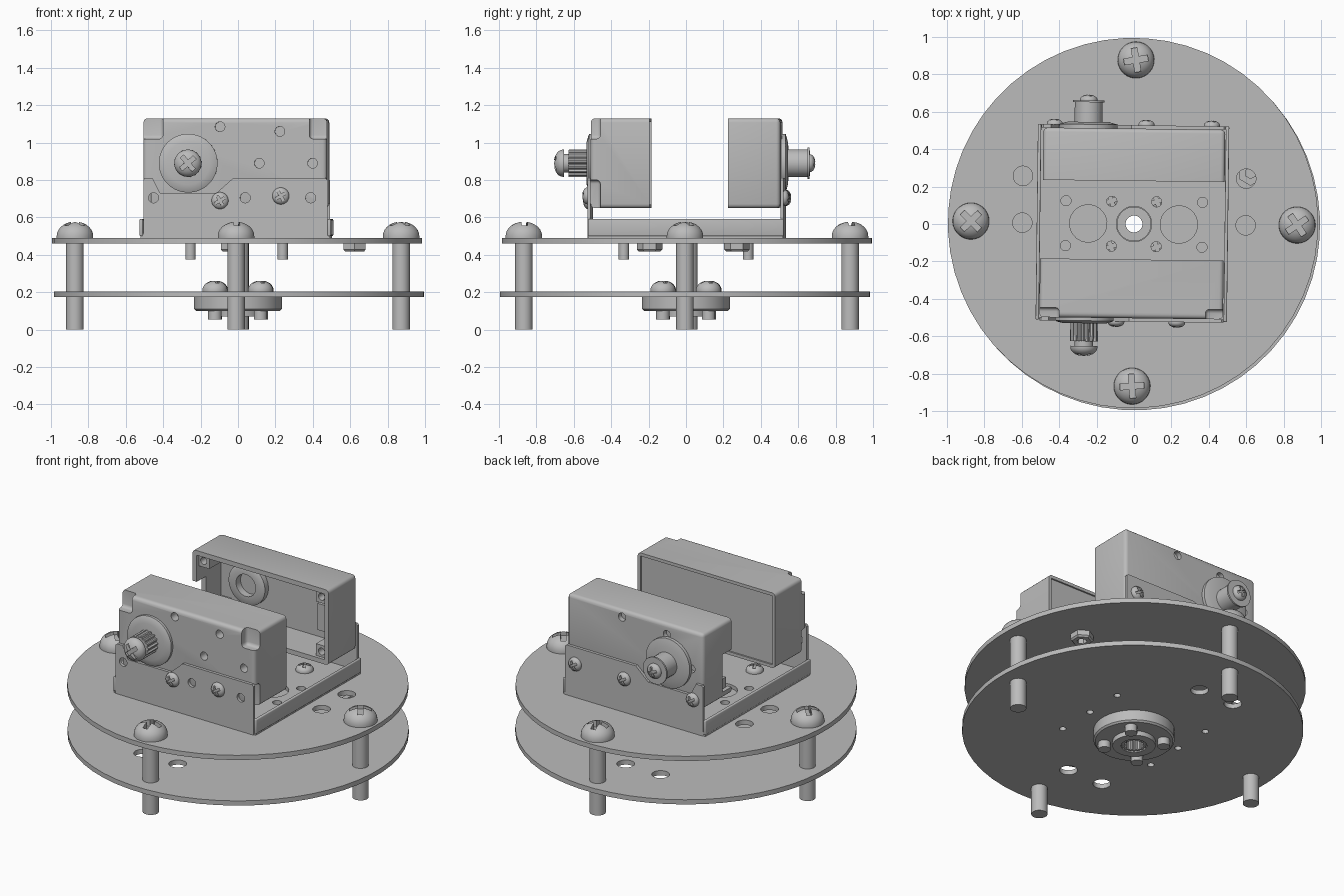
import bpy, bmesh, math
from mathutils import Matrix, Vector

old = bpy.data.objects.get("Cube")
if old:
    bpy.data.objects.remove(old)

grey = bpy.data.materials.new("plain grey")
grey.use_nodes = True
grey.diffuse_color = (0.5, 0.5, 0.5, 1)
grey.node_tree.nodes["Principled BSDF"].inputs["Base Color"].default_value = (0.5, 0.5, 0.5, 1)

UP, DOWN = Vector((0, 0, 1)), Vector((0, 0, -1))
FRONT, BACK = Vector((0, -1, 0)), Vector((0, 1, 0))
parts = []


def finish(name, bm, keep=True):
    bmesh.ops.recalc_face_normals(bm, faces=bm.faces)
    me = bpy.data.meshes.new(name)
    bm.to_mesh(me)
    bm.free()
    ob = bpy.data.objects.new(name, me)
    bpy.context.collection.objects.link(ob)
    if keep:
        parts.append(ob)
    return ob


def frame(loc, axis, turn=0):
    return (Matrix.Translation(loc) @ axis.to_track_quat('Z', 'Y').to_matrix().to_4x4()
            @ Matrix.Rotation(math.radians(turn), 4, 'Z'))


def lathe(name, profile, loc=(0, 0, 0), axis=UP, n=32, hollow=False, teeth=1.0, keep=True):
    """Turn (radius, height) points round an axis; teeth scales every second pair of columns."""
    bm = bmesh.new()
    m = frame(loc, axis)
    rows = []
    for r, h in profile:
        row = []
        for i in range(n):
            a = math.tau * (i + 0.5) / n
            k = r * (teeth if i % 4 > 1 else 1)
            row.append(bm.verts.new(m @ Vector((k * math.cos(a), k * math.sin(a), h))))
        rows.append(row)
    pairs = list(zip(rows, rows[1:])) + ([(rows[-1], rows[0])] if hollow else [])
    for a, b in pairs:
        for i in range(n):
            j = (i + 1) % n
            bm.faces.new((a[i], a[j], b[j], b[i]))
    bmesh.ops.remove_doubles(bm, verts=bm.verts, dist=1e-5)
    return finish(name, bm, keep)


def rod(name, r, a, b, loc=(0, 0, 0), axis=UP, n=24, keep=True, teeth=1.0):
    return lathe(name, [(0, a), (r, a), (r, b), (0, b)], loc, axis, n, keep=keep, teeth=teeth)


def box(name, lo, hi, m=Matrix(), keep=True, bevel=0, open_y=None):
    """Box between two corners; open_y leaves the edges of that side sharp."""
    bm = bmesh.new()
    lo, hi = Vector(lo), Vector(hi)
    bmesh.ops.create_cube(bm, size=1, matrix=m @ Matrix.Translation((lo + hi) / 2)
                          @ Matrix.Diagonal((*(hi - lo), 1)))
    if bevel:
        edges = [e for e in bm.edges if open_y is None
                 or all(abs(v.co.y - open_y) > 0.001 for v in e.verts)
                 or abs(e.verts[0].co.y - e.verts[1].co.y) > 0.001]
        bmesh.ops.bevel(bm, geom=edges, offset=bevel, segments=3, profile=0.5, affect='EDGES')
    return finish(name, bm, keep)


def prism(name, outline, y0, y1):
    bm = bmesh.new()
    f = bm.faces.new([bm.verts.new((x, y0, z)) for x, z in outline])
    new = bmesh.ops.extrude_face_region(bm, geom=[f])["geom"]
    bmesh.ops.translate(bm, vec=(0, y1 - y0, 0), verts=[v for v in new if isinstance(v, bmesh.types.BMVert)])
    return finish(name, bm)


def cut(ob, cutters):
    for c in cutters:
        c.hide_render = True
        mod = ob.modifiers.new("cut", 'BOOLEAN')
        mod.operation, mod.solver, mod.object = 'DIFFERENCE', 'EXACT', c
    dg = bpy.context.evaluated_depsgraph_get()
    me = bpy.data.meshes.new_from_object(ob.evaluated_get(dg))
    ob.modifiers.clear()
    ob.data = me
    for c in cutters:
        bpy.data.objects.remove(c)


def holes(spots, r, a, b, axis=UP):
    return [rod("hole", r, a, b, p, axis, keep=False) for p in spots]


def flat(points):
    return [(x, y, 0) for x, y in points]


def screw(name, loc, axis, r, h, shaft_r, length, turn=0):
    dome = [(r * math.cos(t * math.pi / 14), h * (0.12 + 0.88 * math.sin(t * math.pi / 14))) for t in range(8)]
    ob = lathe(name, [(0, -length), (shaft_r, -length), (shaft_r, 0), (r, 0)] + dome, loc, axis)
    w, l = r * 0.16, r * 0.66
    m = frame(loc, axis, turn)
    cut(ob, [box("slot", (-a, -b, h * 0.5), (a, b, h * 1.5), m, keep=False) for a, b in ((w, l), (l, w))])


# Round plates
quad = [(x, y) for x in (-1, 1) for y in (-1, 1)]
lower = rod("lower_plate", 0.99, 0.175, 0.205, (0.005, -0.006, 0), n=56)
upper = rod("upper_plate", 0.99, 0.46, 0.49, (-0.005, 0.005, 0), n=56)
cut(lower, holes(flat([(x, s * 0.6) for x in (0, -0.25) for s in (-1, 1)]), 0.052, 0, 0.4)
    + holes(flat([(s * 0.33, y) for y in (-0.25, 0, 0.25) for s in (-1, 1)]), 0.02, 0, 0.4)
    + holes([(0, 0, 0)], 0.045, 0, 0.4))
cut(upper, holes(flat([(s * 0.597, y) for y in (0, 0.25) for s in (-1, 1)]), 0.052, 0.3, 0.6)
    + holes(flat([(0.12 * x, 0.12 * y) for x, y in quad]), 0.027, 0.3, 0.6)
    + holes([(0, 0, 0)], 0.09, 0.3, 0.6))

# Long screws joining the plates
for i, turn in enumerate((35, 10, 45, 5)):
    a = i * math.pi / 2
    screw("long_screw", (0.872 * math.cos(a), 0.872 * math.sin(a) + 0.005, 0.49), UP, 0.098, 0.088, 0.047, 0.49, turn)

# Hub under the lower plate
lathe("hub_disc", [(0.065, 0.1), (0.225, 0.1), (0.235, 0.11), (0.235, 0.175), (0.065, 0.175)], hollow=True, n=48)
lathe("hub_boss", [(0.075, 0.07), (0.125, 0.07), (0.125, 0.1), (0.075, 0.1)], hollow=True)
lathe("hub_spline", [(0.058, 0.075), (0.075, 0.075), (0.075, 0.17), (0.058, 0.17)], hollow=True, n=64, teeth=0.9)
for x, y in quad:
    screw("hub_screw", (0.122 * x, 0.122 * y, 0.205), UP, 0.067, 0.058, 0.036, 0.15, 20)

# Nuts under the upper plate
for x, y in ((0.62, 0.28), (-0.03, -0.195)):
    lathe("hex_nut", [(0.03, 0.418), (0.058, 0.418), (0.068, 0.428), (0.068, 0.46), (0.03, 0.46)],
          (x, y, 0), n=6, hollow=True)

# Bracket: base, side lips and two shaped uprights
base = box("bracket_base", (-0.515, -0.515, 0.49), (0.497, 0.525, 0.515))
cut(base, holes(flat([(-0.245, 0), (0.24, 0)]), 0.1, 0.4, 0.6) + holes([(0, 0, 0)], 0.095, 0.4, 0.6)
    + holes(flat([(s * x, t * 0.12) for x in (0.12, 0.365) for s, t in quad]), 0.027, 0.4, 0.6))
for x in (-0.52, 0.485):
    box("bracket_lip", (x, -0.518, 0.5), (x + 0.018, 0.528, 0.592), bevel=0.006)
outline = [(-0.5, 0.49), (0.485, 0.49), (0.485, 0.8), (0.475, 0.81), (-0.02, 0.81), (-0.11, 0.73),
           (-0.41, 0.73), (-0.45, 0.81), (-0.49, 0.81), (-0.5, 0.8)]
for name, y in (("front_upright", -0.522), ("back_upright", 0.51)):
    plate = prism(name, outline, y, y + 0.018)
    cut(plate, holes([(x, y, 0.705) for x in (-0.445, 0.045, 0.395)], 0.027, -0.1, 0.1, BACK))
for x, y in ((-0.25, -0.335), (0.235, 0.335)):
    screw("base_screw", (x, y, 0.515), UP, 0.052, 0.04, 0.028, 0.14, 30)

# Front motor case: closed, with corner reliefs and a recessed back panel
case_holes = [(-0.09, 1.085), (0.23, 1.06), (0.12, 0.89), (0.405, 0.89)]
front = box("front_case", (-0.5, -0.504, 0.65), (0.482, -0.19, 1.13), bevel=0.022, open_y=-0.19)
cut(front, holes([(x, -0.5, z) for x, z in case_holes], 0.026, -0.05, 0.05, FRONT)
    + [box("panel", (-0.48, -0.2, 0.67), (0.462, -0.1, 1.11), keep=False)]
    + [box("relief", (x, -0.6, z), (x + 0.2, -0.452, z + 0.3), keep=False, bevel=0.02)
       for x, z in ((-0.595, 1.02), (0.388, 1.02), (0.445, 0.5), (-0.66, 0.5))])

# Back motor case: hollow and open towards the middle
back = box("back_case", (-0.49, 0.23, 0.65), (0.482, 0.51, 1.13), bevel=0.022, open_y=0.23)
cut(back, [box("cavity", (-0.46, 0.1, 0.68), (0.452, 0.47, 1.1), keep=False),
           box("cable_gap", (-0.6, 0.1, 0.69), (-0.4, 0.32, 0.93), keep=False)]
    + holes([(-x, 0.5, z) for x, z in case_holes], 0.026, -0.02, 0.05, BACK))
for x in (-0.425, 0.417):
    for z in (0.715, 1.065):
        post = box("corner_post", (x - 0.04, 0.25, z - 0.04), (x + 0.04, 0.475, z + 0.04))
        cut(post, holes([(x, 0.25, z)], 0.022, -0.05, 0.12, BACK))
lathe("inner_bearing", [(0.07, 0), (0.13, 0), (0.13, 0.04), (0.11, 0.05), (0.07, 0.05)],
      (-0.25, 0.475, 0.89), FRONT, hollow=True)
box("inner_block", (0.28, 0.4, 0.76), (0.455, 0.475, 0.93))

# Front shaft: boss, knurled drive, neck and screw
hub = (-0.26, -0.5, 0.89)
lathe("front_boss", [(0, 0), (0.157, 0), (0.157, 0.02), (0.145, 0.026), (0.115, 0.034), (0, 0.034)], hub, FRONT, 48)
rod("front_drive", 0.074, 0.03, 0.13, hub, FRONT, 64, teeth=0.88)
rod("front_neck", 0.05, 0.12, 0.165, hub, FRONT)
screw("front_shaft_screw", (-0.26, -0.655, 0.89), FRONT, 0.073, 0.055, 0.04, 0.02, 40)

# Back shaft: boss, smooth drive, flange and screw
hub = (-0.25, 0.505, 0.89)
lathe("back_boss", [(0, 0), (0.157, 0), (0.157, 0.025), (0.11, 0.038), (0, 0.038)], hub, BACK, 48)
rod("back_drive", 0.075, 0.03, 0.145, hub, BACK)
rod("back_flange", 0.085, 0.143, 0.153, hub, BACK)
screw("back_shaft_screw", (-0.25, 0.657, 0.89), BACK, 0.047, 0.032, 0.03, 0.02, 20)

# Screws fixing the cases to the uprights
for x, z in ((-0.09, 0.69), (0.235, 0.715)):
    screw("front_case_screw", (x, -0.522, z), FRONT, 0.045, 0.03, 0.025, 0.05, 30)
for x in (-0.43, 0.06, 0.41):
    screw("back_case_screw", (x, 0.528, 0.705), BACK, 0.043, 0.03, 0.025, 0.05, 30)

# Slight overall turn, colour and shading
bpy.ops.object.select_all(action='DESELECT')
for ob in parts:
    ob.data.transform(Matrix.Rotation(math.radians(-0.7), 4, 'Z'))
    ob.data.materials.clear()
    ob.data.materials.append(grey)
    ob.select_set(True)
bpy.context.view_layer.objects.active = parts[0]
bpy.ops.object.shade_smooth_by_angle(angle=math.radians(32))
